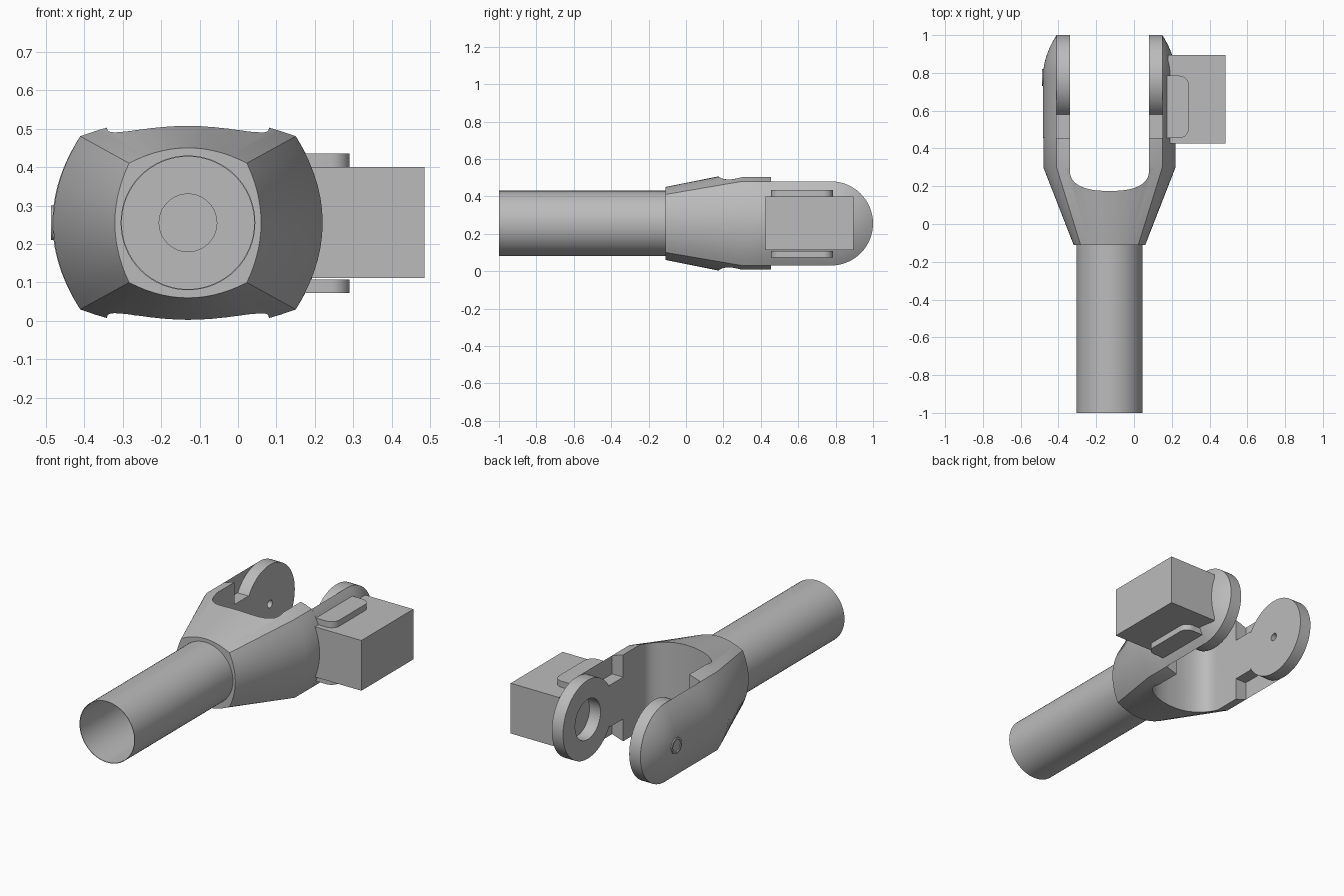
import bpy, bmesh, math
from mathutils import Matrix, Vector

cube = bpy.data.objects.get("Cube")
if cube:
    bpy.data.objects.remove(cube, do_unlink=True)

CX, CZ = -0.13, 0.255      # axis of the link
PIVOT_Y, PIVOT_R = 0.775, 0.225
NECK_Y = 0.455             # where the solid yoke ends and the thin arms begin

grey = bpy.data.materials.new("plain_grey")
grey.use_nodes = True
color = (0.5, 0.5, 0.5, 1)
grey.diffuse_color = color
grey.node_tree.nodes["Principled BSDF"].inputs["Base Color"].default_value = color


def finish(name, bm, smooth=True):
    bmesh.ops.recalc_face_normals(bm, faces=bm.faces)
    mesh = bpy.data.meshes.new(name)
    bm.to_mesh(mesh)
    bm.free()
    ob = bpy.data.objects.new(name, mesh)
    bpy.context.collection.objects.link(ob)
    mesh.materials.append(grey)
    if smooth:
        shade(ob)
    return ob


def shade(ob):
    bpy.ops.object.select_all(action='DESELECT')
    ob.select_set(True)
    bpy.context.view_layer.objects.active = ob
    bpy.ops.object.shade_smooth_by_angle(angle=math.radians(28))


def loft(name, rings, cap=True, closed=False):
    """Skin a list of equal point loops."""
    bm = bmesh.new()
    loops = [[bm.verts.new(p) for p in ring] for ring in rings]
    pairs = list(zip(loops, loops[1:]))
    if closed:
        pairs.append((loops[-1], loops[0]))
    for a, b in pairs:
        for i in range(len(a)):
            j = (i + 1) % len(a)
            bm.faces.new((a[i], a[j], b[j], b[i]))
    if cap:
        bm.faces.new(loops[0])
        bm.faces.new(loops[-1])
    return finish(name, bm)


def circle(r, axis, at, y=0, n=64):
    """Circle round the link axis ('Y') or round the pivot axis ('X')."""
    pts = []
    for i in range(n):
        u, v = r * math.cos(math.tau * i / n), r * math.sin(math.tau * i / n)
        pts.append((CX + u, at, CZ + v) if axis == 'Y' else (at, y + u, CZ + v))
    return pts


def ring_plate(name, r_in, r_out, x0, x1):
    return loft(name, [circle(r, 'X', x, PIVOT_Y) for r, x in
                       ((r_in, x0), (r_out, x0), (r_out, x1), (r_in, x1))],
                cap=False, closed=True)


def box(name, lo, hi):
    bm = bmesh.new()
    lo, hi = Vector(lo), Vector(hi)
    bmesh.ops.create_cube(bm, size=1, matrix=Matrix.Translation((lo + hi) / 2)
                          @ Matrix.Diagonal((*(hi - lo), 1)))
    return finish(name, bm, False)


def section(y, hx, hz, bx, bz, n=14):
    """Four-sided cross-section with bulged sides."""
    pts = []
    for side in range(4):
        for i in range(n):
            t = 1 - 2 * i / n
            f = 1 - t * t
            x, z = ((hx * t, hz + (bz - hz) * f) if side % 2 == 0
                    else (-hx - (bx - hx) * f, hz * t))
            if side > 1:
                x, z = -x, -z
            pts.append((CX + x, y, CZ + z))
    return pts


def cut(ob, cutter):
    mod = ob.modifiers.new("cut", 'BOOLEAN')
    mod.operation, mod.solver, mod.object = 'DIFFERENCE', 'EXACT', cutter
    bpy.context.view_layer.objects.active = ob
    bpy.ops.object.modifier_apply(modifier=mod.name)
    bpy.data.objects.remove(cutter, do_unlink=True)


# Yoke body: tapered block with a rounded slot and a bore at the tube end
yoke = loft("yoke_body", [section(-0.11, 0.153, 0.155, 0.19, 0.195),
                          section(0.3, 0.28, 0.225, 0.35, 0.277),
                          section(NECK_Y, 0.28, 0.225, 0.35, 0.277)])
slot = [(0.21, 1.1)]
for i in range(33):
    a = math.pi * i / 32
    c, s = math.cos(a), math.sin(a)
    slot.append((math.copysign(0.21 * abs(c) ** 0.8, c), 0.29 - 0.115 * s ** 0.8))
slot.append((-0.21, 1.1))
cut(yoke, loft("slot_cutter", [[(CX + x, y, z) for x, y in slot] for z in (-0.2, 0.7)]))
cut(yoke, loft("bore_cutter", [circle(0.075, 'Y', y, n=40) for y in (-0.2, 0.06)]))
shade(yoke)

# Thin-walled tube, open at the front
loft("tube", [circle(r, 'Y', y) for r, y in
              ((0.175, -0.105), (0.175, -1), (0.172, -1), (0.172, -0.105))], cap=False)


# Arms: domed outer shell, pivot disc on the inside and a narrow neck
def arm_ring(side, r, x):
    pts = [(CX + side * x, NECK_Y, CZ - r)]
    for i in range(33):
        a = math.pi * (i / 32 - 0.5)
        pts.append((CX + side * x, PIVOT_Y + r * math.cos(a), CZ + r * math.sin(a)))
    return pts + [(CX + side * x, NECK_Y, CZ + r)]


for side, label, hole in ((-1, "right", 0.022), (1, "left", 0.115)):
    rings = []
    for k in range(15):
        d = 1 - k / 14.2
        rings.append(arm_ring(side, PIVOT_R * d, 0.28 + 0.072 * (1 - d * d)))
    loft(label + "_arm_shell", rings)
    inner, outer = CX + side * 0.21, CX + side * 0.281
    ring_plate(label + "_pivot_disc", hole, PIVOT_R, inner, outer)
    box(label + "_arm_neck", (min(inner, outer), NECK_Y - 0.01, CZ - 0.12),
        (max(inner, outer), 0.58, CZ + 0.12))

# Small bushing on the outside of the plain arm
ring_plate("pivot_bushing", 0.035, 0.045, CX - 0.356, CX - 0.33)

# Motor block with a rounded pad above and below
box("motor_block", (0.18, 0.425, 0.112), (0.485, 0.895, 0.4))
for label, z0, z1 in (("upper", 0.4, 0.435), ("lower", 0.073, 0.108)):
    outline = [(0.15, 0.785), (0.15, 0.455)]
    for cy, start in ((0.505, -90), (0.735, 0)):
        for i in range(9):
            a = math.radians(start + 90 * i / 8)
            outline.append((0.24 + 0.05 * math.cos(a), cy + 0.05 * math.sin(a)))
    loft(label + "_pad", [[(x, y, z) for x, y in outline] for z in (z0, z1)])
